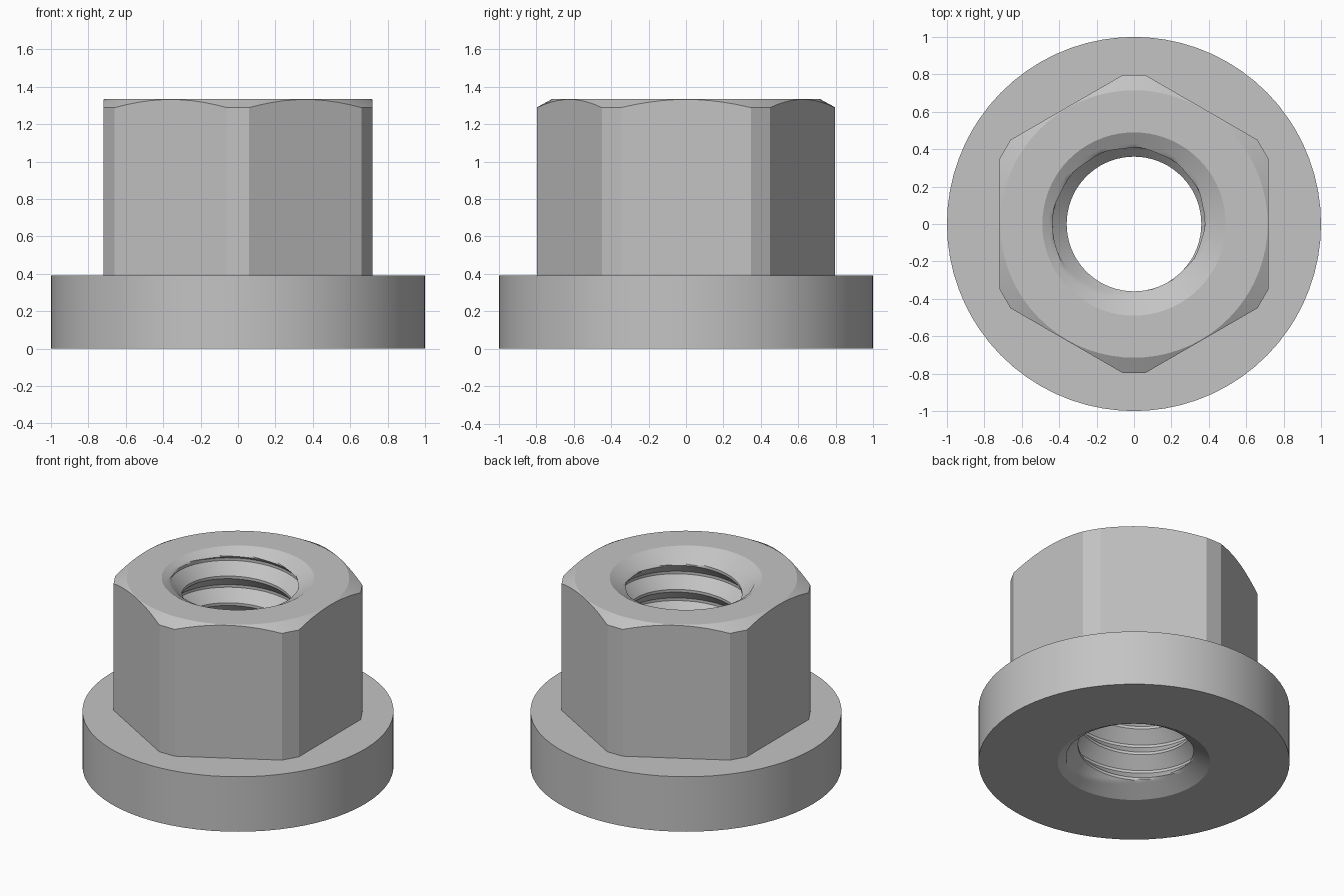
import bpy, bmesh
from math import cos, sin, tan, atan, radians, pi, floor

cube = bpy.data.objects.get("Cube")
if cube:
    bpy.data.objects.remove(cube, do_unlink=True)

# Main sizes
HEIGHT, FLANGE_TOP, FLANGE_R = 1.335, 0.39, 1.0
APOTHEM, CORNER = 0.72, 0.797            # across flats / across trimmed corners (halves)
TOP_R, MOUTH_R = 0.715, 0.49             # chamfer circle, countersink mouth
MAJOR, MINOR, PITCH, STEPS = 0.435, 0.36, 0.19, 20
THREAD_Z = HEIGHT - 0.21 - 0.375 * PITCH

steel = bpy.data.materials.new("grey steel")
steel.use_nodes = True
colour = (0.55, 0.55, 0.55, 1)
steel.diffuse_color = colour
steel.node_tree.nodes["Principled BSDF"].inputs["Base Color"].default_value = colour

# Shared angles: ten steps over each hexagon flat, two over each trimmed corner
half_flat = radians(30) - atan((APOTHEM / cos(radians(30)) - CORNER) * tan(radians(60)) / CORNER)
angles = []
for k in range(6):
    mid = radians(60 * k)
    angles += [mid + half_flat * (i / 5 - 1) for i in range(11)] + [mid + radians(30)]
angles.append(angles[0] + 2 * pi)


def hex_radius(a):
    """Distance to the trimmed hexagon in direction a."""
    off = (a + radians(30)) % radians(60) - radians(30)
    return min(APOTHEM / cos(off), CORNER / cos(radians(30) - abs(off)))


def skin(name, rings):
    """Join rings, each a function of angle giving (radius, z), into a surface."""
    bm = bmesh.new()
    rows = []
    for ring in rings:
        row = []
        for a in angles:
            r, z = ring(a)
            row.append(bm.verts.new((r * cos(a), r * sin(a), z)))
        rows.append(row)
    for low, high in zip(rows, rows[1:]):
        for i in range(len(angles) - 1):
            bm.faces.new((low[i], low[i + 1], high[i + 1], high[i]))
    bmesh.ops.remove_doubles(bm, verts=bm.verts, dist=1e-5)
    mesh = bpy.data.meshes.new(name)
    bm.to_mesh(mesh)
    bm.free()
    mesh.materials.append(steel)
    ob = bpy.data.objects.new(name, mesh)
    bpy.context.collection.objects.link(ob)
    bpy.ops.object.select_all(action='DESELECT')
    ob.select_set(True)
    bpy.context.view_layer.objects.active = ob
    bpy.ops.object.shade_smooth_by_angle(angle=radians(25))
    return ob


def circle(r, z):
    return lambda a: (r, z)


# Round flange
skin("flange", [circle(MOUTH_R, 0), circle(FLANGE_R, 0),
                circle(FLANGE_R, FLANGE_TOP), circle(0.6, FLANGE_TOP)])

# Hexagonal body with a conical chamfer cut into the top corners
skin("hex_body", [lambda a: (hex_radius(a), FLANGE_TOP),
                  lambda a: (hex_radius(a), HEIGHT - 0.55 * (hex_radius(a) - TOP_R)),
                  circle(TOP_R, HEIGHT), circle(MOUTH_R, HEIGHT)])


# Threaded bore: helical rows, opened out by a countersink at both ends
def thread_radius(t):
    t -= floor(t)
    if t > 0.75:                          # root, then flank towards the crest
        depth = max(0, (t - 0.8) / 0.4)
    elif t < 0.25:
        depth = min(1, (t + 0.2) / 0.4)
    else:
        depth = min(1, max(0, (0.7 - t) / 0.4))
    return MAJOR + (MINOR - MAJOR) * depth


def thread_row(j):
    def ring(a):
        z = THREAD_Z + PITCH * (a / (2 * pi) + j / STEPS)
        z = min(HEIGHT, max(0, z))
        cone = MOUTH_R - 1.73 * min(z, HEIGHT - z)
        return max(cone, thread_radius(j / STEPS)), z
    return ring


skin("threaded_bore", [thread_row(j) for j in range(34, -136, -1)])
